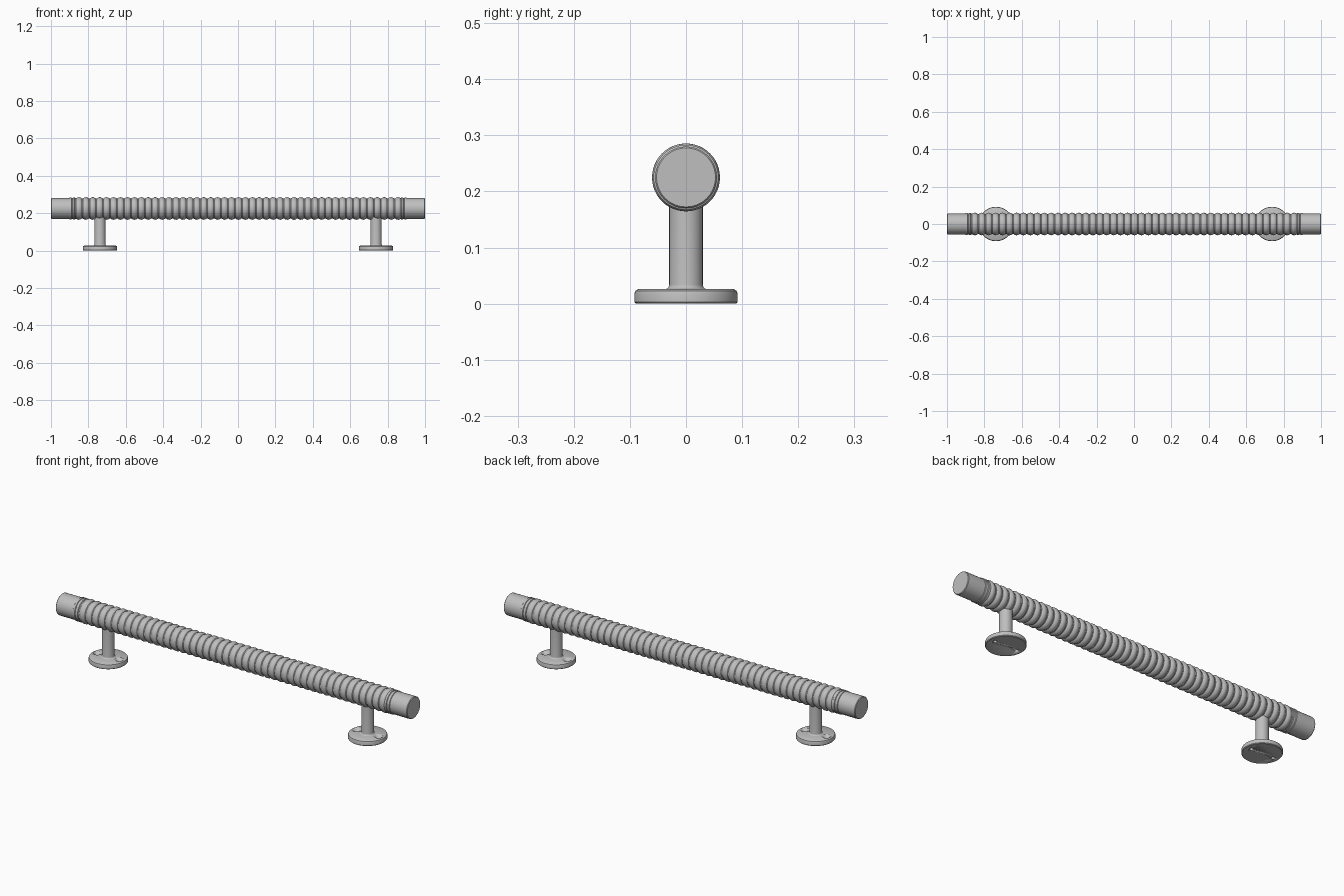
import bpy, bmesh, math
from mathutils import Matrix, Vector

if "Cube" in bpy.data.objects:
    bpy.data.objects.remove(bpy.data.objects["Cube"])

steel = bpy.data.materials.new("brushed steel grey")
steel.use_nodes = True
steel.diffuse_color = (0.52, 0.52, 0.52, 1)
steel.node_tree.nodes["Principled BSDF"].inputs["Base Color"].default_value = (0.52, 0.52, 0.52, 1)


def lathe(name, profile, matrix, sides=48):
    """Revolve (radius, height) points about local z; ends are capped."""
    bm = bmesh.new()
    rings = []
    for r, h in profile:
        rings.append([bm.verts.new((r * math.cos(math.tau * i / sides),
                                    r * math.sin(math.tau * i / sides), h))
                      for i in range(sides)])
    for a, b in zip(rings, rings[1:]):
        for i in range(sides):
            j = (i + 1) % sides
            bm.faces.new((a[i], a[j], b[j], b[i]))
    bm.faces.new(rings[0][::-1])
    bm.faces.new(rings[-1])
    bmesh.ops.recalc_face_normals(bm, faces=bm.faces)
    mesh = bpy.data.meshes.new(name)
    bm.to_mesh(mesh)
    bm.free()
    mesh.transform(matrix)
    mesh.materials.append(steel)
    obj = bpy.data.objects.new(name, mesh)
    bpy.context.collection.objects.link(obj)
    bpy.ops.object.select_all(action="DESELECT")
    obj.select_set(True)
    bpy.context.view_layer.objects.active = obj
    bpy.ops.object.shade_smooth_by_angle(angle=math.radians(35))
    return obj


AXIS_Z, BAR_R, RIB_R = 0.225, 0.055, 0.0605
PITCH, RIBS = 0.0371, 47
along_x = Matrix.Translation((0, 0, AXIS_Z)) @ Matrix.Rotation(math.pi / 2, 4, "Y")

# ribbed grip: a row of rounded ridges separated by narrow valleys
grip = []
start = -PITCH * RIBS / 2
for n in range(RIBS):
    left = start + n * PITCH
    grip.append((0.053, left))
    grip.append((0.053, left + PITCH * 0.14))
    for k in range(7):
        t = k / 6
        bulge = math.sin(math.pi * t)
        grip.append((0.0545 + (RIB_R - 0.0545) * bulge, left + PITCH * (0.16 + 0.82 * t)))
grip.append((0.053, -start))
lathe("ribbed_grip", grip, along_x)

# plain end sleeves with chamfered tips and two collar rings each
for side, label in ((-1, "right"), (1, "left")):
    sleeve = [(0.05, 0.86), (BAR_R, 0.865)]
    for c in (0.878, 0.895):
        sleeve += [(BAR_R, c - 0.007), (0.058, c - 0.005), (0.058, c + 0.005), (BAR_R, c + 0.007)]
    sleeve += [(BAR_R, 0.997), (0.0525, 1.0)]
    lathe(label + "_end_sleeve", [(r, side * x) for r, x in sleeve], along_x)

# standoffs: round flange, small fillet, post up into the bar
for side, label in ((-1, "right"), (1, "left")):
    place = Matrix.Translation((side * 0.738, 0, 0))
    standoff = [(0.089, 0), (0.092, 0.003), (0.092, 0.018), (0.090, 0.023), (0.085, 0.026)]
    for k in range(6):
        a = math.pi / 2 * k / 5
        standoff.append((0.038 - 0.008 * math.sin(a), 0.034 - 0.008 * math.cos(a)))
    standoff.append((0.030, AXIS_Z - 0.02))
    post = lathe(label + "_standoff", standoff, place)

    # countersunk screw holes either side of the post
    for offset in (-0.062, 0.062):
        cutter = lathe(label + "_hole_cutter",
                       [(0.009, -0.01), (0.009, 0.012), (0.021, 0.0262), (0.021, 0.04)],
                       place @ Matrix.Translation((offset, 0, 0)), 24)
        cutter.hide_render = True
        cutter.hide_viewport = True
        cut = post.modifiers.new("screw hole", "BOOLEAN")
        cut.operation = "DIFFERENCE"
        cut.solver = "EXACT"
        cut.object = cutter
